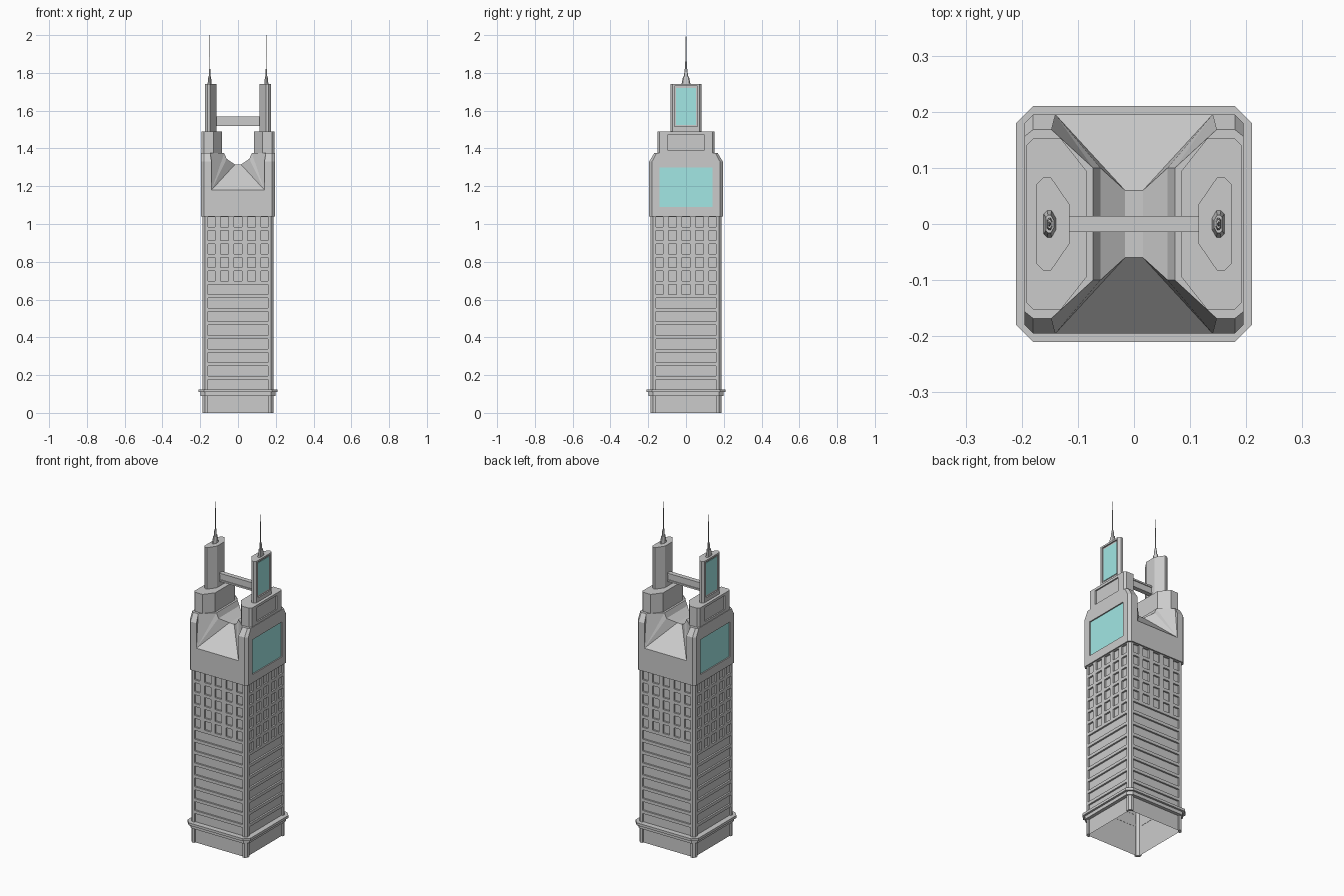
import bpy, bmesh
from mathutils import Matrix

if "Cube" in bpy.data.objects:
    bpy.data.objects.remove(bpy.data.objects["Cube"])

glass = bpy.data.materials.new("glass")
glass.diffuse_color = (0.36, 0.80, 0.78, 1)
glass.use_nodes = True
glass.node_tree.nodes["Principled BSDF"].inputs["Base Color"].default_value = glass.diffuse_color
grey = bpy.data.materials.new("stone")
grey.diffuse_color = (0.6, 0.6, 0.6, 1)
grey.use_nodes = True
grey.node_tree.nodes["Principled BSDF"].inputs["Base Color"].default_value = grey.diffuse_color


def finish(name, bm, axes=(), colour=None, normals=True):
    if normals:
        bmesh.ops.recalc_face_normals(bm, faces=bm.faces[:])
    me = bpy.data.meshes.new(name)
    bm.to_mesh(me)
    bm.free()
    ob = bpy.data.objects.new(name, me)
    bpy.context.collection.objects.link(ob)
    if colour:
        me.materials.append(grey)
        me.materials.append(colour)
    if axes:
        m = ob.modifiers.new("mirror", 'MIRROR')
        m.use_axis = ['x' in axes, 'y' in axes, False]
        m.merge_threshold = 0.0005
    return ob


def loft(pts, rings, cx=0.0, bottom=True, top=True):
    """Stack scaled copies of a plan outline; rings = [(z, scale)]."""
    bm = bmesh.new()
    loops = [[bm.verts.new((cx + (x - cx) * s, y * s, z)) for x, y in pts] for z, s in rings]
    n = len(pts)
    for a, b in zip(loops, loops[1:]):
        for i in range(n):
            bm.faces.new((a[i], a[(i + 1) % n], b[(i + 1) % n], b[i]))
    if bottom:
        bm.faces.new(loops[0][::-1])
    if top:
        bm.faces.new(loops[-1])
    return bm


def octagon(w, c):
    q = [(w, w - c), (w - c, w)]
    return [p for sx, sy, k in ((1, 1, 1), (-1, 1, -1), (-1, -1, 1), (1, -1, -1))
            for p in [(sx * x, sy * y) for x, y in q][::k]]


def half_plan(x0, x1, y, flat, mid, c):
    """Outer side x1 with small chamfers c, inner side x0 with long cut corners."""
    up = [(x1, y - c), (x1 - c, y), (mid, y), (x0, flat)]
    return up + [(a, -b) for a, b in reversed(up)]


def recess(bm, y, z0, z1, depth, mat=0):
    """Sink a rectangular panel into the outer +x face."""
    bm.normal_update()
    f = max(bm.faces, key=lambda f: abs(f.normal.x) * f.calc_center_median().x)
    x = f.calc_center_median().x
    vs = f.verts[:]
    outer = []
    for sy, top in ((-1, 0), (1, 0), (1, 1), (-1, 1)):
        outer.append(max(vs, key=lambda v: v.co.y * sy + v.co.z * (1 if top else -1)))
    corners = ((-y, z0), (y, z0), (y, z1), (-y, z1))
    rim = [bm.verts.new((x, a, b)) for a, b in corners]
    back = [bm.verts.new((x - depth, a, b)) for a, b in corners]
    bm.faces.remove(f)
    for i in range(4):
        j = (i + 1) % 4
        bm.faces.new((outer[i], outer[j], rim[j], rim[i]))
        bm.faces.new((rim[i], rim[j], back[j], back[i]))
    bm.faces.new(back).material_index = mat


def box(bm, x0, x1, y0, y1, z0, z1):
    m = Matrix.Translation(((x0 + x1) / 2, (y0 + y1) / 2, (z0 + z1) / 2)) @ \
        Matrix.Diagonal((x1 - x0, y1 - y0, z1 - z0, 1))
    bmesh.ops.create_cube(bm, size=1, matrix=m)


# Hollow shaft wall, open underneath
finish("shaft_core", loft(octagon(0.177, 0.014), [(0, 1), (1.04, 1)], bottom=False, top=False))

# Chamfered corner pillars
pillar = [(0.16, 0.176), (0.16, 0.187), (0.175, 0.187), (0.187, 0.175), (0.187, 0.16),
          (0.176, 0.16), (0.176, 0.163), (0.163, 0.176)]
finish("corner_pillars", loft(pillar, [(0, 1), (1.04, 1)]), 'xy')

# Floor bands and window mullions
PITCH, Z0, ROWS = 0.0715, 0.125, 13


def facade(name, axis, divided_rows):
    bm = bmesh.new()
    for r in range(ROWS):
        z = Z0 + r * PITCH
        top = z + PITCH if r < ROWS - 1 else 1.04
        box(bm, 0.176, 0.187, -0.161, 0.161, z + 0.053, top)
        if r >= ROWS - divided_rows:
            for k in (-1.5, -0.5, 0.5, 1.5):
                y = k * 0.071
                box(bm, 0.176, 0.187, y - 0.014, y + 0.014, z, z + 0.0535)
    if axis == 'y':
        bmesh.ops.rotate(bm, verts=bm.verts[:], matrix=Matrix.Rotation(1.5707963, 3, 'Z'))
    finish(name, bm, axis)


facade("side_window_grid", 'x', 6)
facade("front_window_grid", 'y', 5)

# Two-step cornice around the base
for name, w, c, z0, z1 in (("cornice_lower", 0.198, 0.024, 0.09, 0.11),
                           ("cornice_upper", 0.21, 0.03, 0.11, 0.125)):
    bm = loft(octagon(w, c), [(z0, 1), (z1, 1)], bottom=False, top=False)
    inner = octagon(0.178, 0.015)
    for z in (z0, z1):
        o = [min(bm.verts, key=lambda v: (v.co.x - x) ** 2 + (v.co.y - y) ** 2 + (v.co.z - z) ** 2)
             for x, y in octagon(w, c)]
        n = [bm.verts.new((x, y, z)) for x, y in inner]
        for i in range(8):
            bm.faces.new((o[i], o[(i + 1) % 8], n[(i + 1) % 8], n[i]))
    finish(name, bm)

# Carved crown block with a saddle: one quarter, mirrored
P = dict(
    a0=(0, .176, 1.04), a1=(.163, .176, 1.04), a2=(.176, .163, 1.04), a3=(.176, 0, 1.04),
    b0=(0, .195, 1.04), b1=(.18, .195, 1.04), b2=(.195, .18, 1.04), b3=(.195, 0, 1.04),
    A0=(0, .195, 1.18), A=(.14, .195, 1.18), F=(.14, .195, 1.33), G=(.18, .195, 1.33),
    H=(.195, .18, 1.33), E=(.147, .168, 1.375), I=(.18, .168, 1.375), J=(.195, .156, 1.375),
    K=(.195, 0, 1.375), D=(.073, .10, 1.375), D0=(.073, 0, 1.375), C=(.06, .10, 1.345),
    C0=(.06, 0, 1.345), B=(.016, .06, 1.315), B0=(.016, 0, 1.315), M=(0, .06, 1.315),
    M0=(0, 0, 1.315), p0=(.195, 0, 1.09), p1=(.195, .14, 1.09), p2=(.195, .14, 1.30),
    p3=(.195, 0, 1.30), q0=(.188, 0, 1.09), q1=(.188, .14, 1.09), q2=(.188, .14, 1.30),
    q3=(.188, 0, 1.30))
bm = bmesh.new()
V = {k: bm.verts.new(v) for k, v in P.items()}
for f in ("a0 a1 b1 b0", "a1 a2 b2 b1", "a2 a3 b3 b2", "b0 b1 G F A A0", "b1 b2 H G",
          "F G I E", "G H J I", "b3 p0 p1 b2", "b2 p1 p2 H", "H p2 p3 K J",
          "E I J K D0 D", "D D0 C0 C", "C C0 B0 B", "B B0 M0 M", "A0 A B M",
          "A B C", "A C D", "A D E", "A E F",
          "p0 p1 q1 q0", "p1 p2 q2 q1", "p2 p3 q3 q2", "q0 q1 q2 q3"):
    face = bm.faces.new([V[k] for k in f.split()])
    face.material_index = int(f.startswith("q0"))
finish("crown_block", bm, 'xy', glass)

# Stepped shoulder on each side of the saddle
bm = loft(half_plan(0.085, 0.192, 0.152, 0.095, 0.13, 0.012), [(1.375, 1), (1.49, 1)])
recess(bm, 0.095, 1.39, 1.475, 0.008)
finish("shoulder_blocks", bm, 'x')

# Twin upper towers with glazed outer faces
bm = loft(half_plan(0.115, 0.174, 0.083, 0.035, 0.148, 0.012), [(1.49, 1), (1.74, 1)])
recess(bm, 0.06, 1.515, 1.73, 0.008)
finish("twin_towers", bm, 'x')
bm = bmesh.new()
box(bm, 0.165, 0.168, -0.053, 0.053, 1.525, 1.72)
finish("tower_glass", bm, 'x').data.materials.append(glass)

# Tapered masts
bm = loft(half_plan(0.139, 0.161, 0.024, 0.010, 0.147, 0.006),
          [(1.74, 1), (1.78, 0.65), (1.78, 0.45), (1.82, 0.32), (1.82, 0.2), (2.0, 0.05)], cx=0.15)
finish("masts", bm, 'x')

# Bridge between the towers, with recessed sides
bm = bmesh.new()
box(bm, -0.116, 0.116, -0.009, 0.009, 1.525, 1.565)
box(bm, -0.116, 0.116, -0.014, 0.014, 1.52, 1.53)
box(bm, -0.116, 0.116, -0.014, 0.014, 1.56, 1.57)
finish("sky_bridge", bm)
